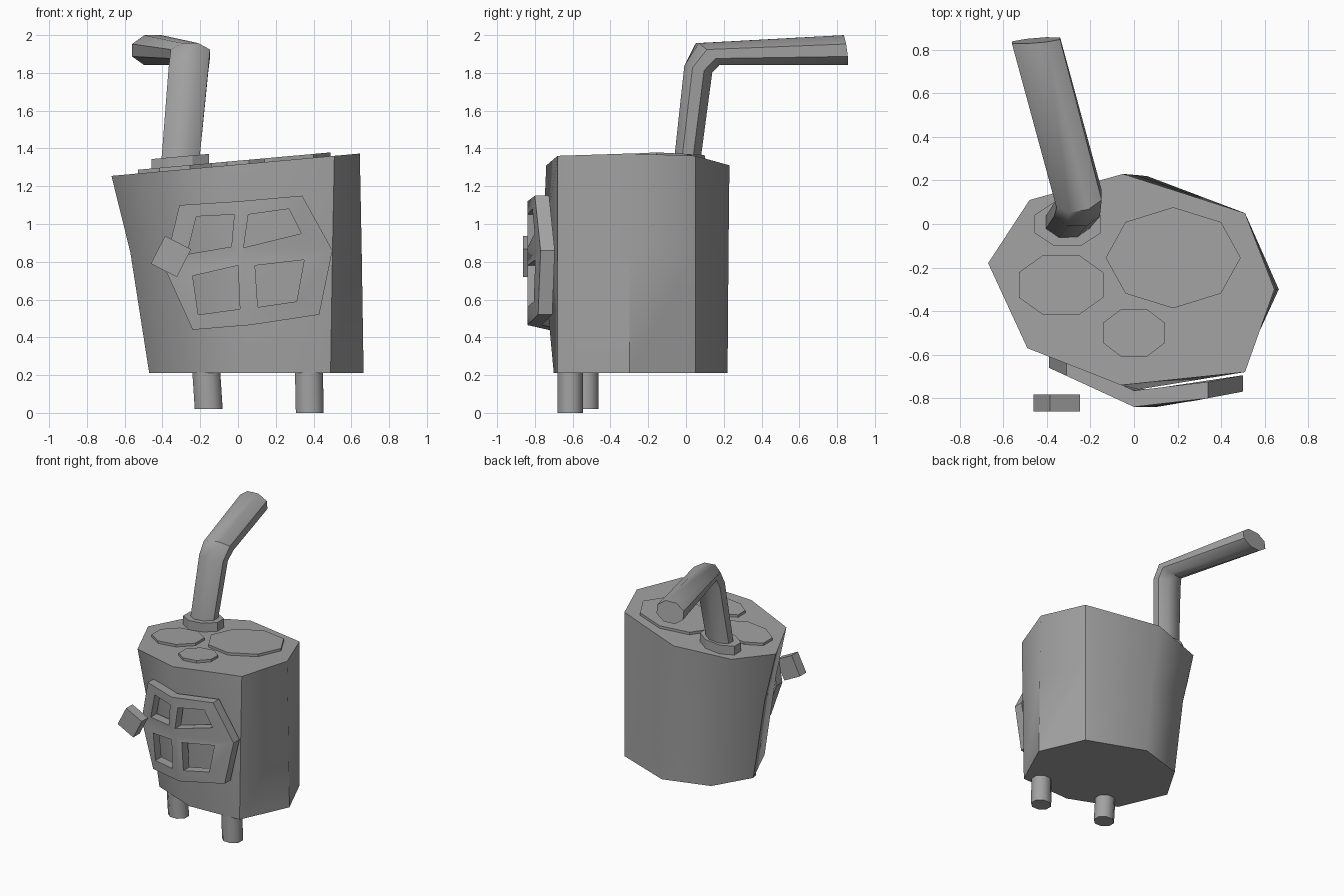
import bpy, bmesh, math
from mathutils import Vector, Matrix

cube = bpy.data.objects.get("Cube")
if cube:
    bpy.data.objects.remove(cube)

GREY = (0.36, 0.36, 0.36, 1)
iron = bpy.data.materials.new("iron_grey")
iron.use_nodes = True
iron.diffuse_color = GREY
iron.node_tree.nodes["Principled BSDF"].inputs["Base Color"].default_value = GREY


def finish(name, bm, angle=30):
    bmesh.ops.recalc_face_normals(bm, faces=bm.faces)
    mesh = bpy.data.meshes.new(name)
    bm.to_mesh(mesh)
    bm.free()
    obj = bpy.data.objects.new(name, mesh)
    bpy.context.collection.objects.link(obj)
    mesh.materials.append(iron)
    bpy.ops.object.select_all(action='DESELECT')
    obj.select_set(True)
    bpy.context.view_layer.objects.active = obj
    bpy.ops.object.shade_smooth_by_angle(angle=math.radians(angle))
    return obj


def loft(name, rings, angle=30):
    """Skin a stack of equal point rings and cap both ends."""
    bm = bmesh.new()
    rows = [[bm.verts.new(p) for p in ring] for ring in rings]
    n = len(rows[0])
    for a, b in zip(rows, rows[1:]):
        for i in range(n):
            j = (i + 1) % n
            bm.faces.new((a[i], a[j], b[j], b[i]))
    bm.faces.new(rows[0])
    bm.faces.new(rows[-1])
    return finish(name, bm, angle)


def oval(c, u, v, turn=0.0, n=8):
    """Ring of points around c spanned by half axes u and v."""
    c, u, v = Vector(c), Vector(u), Vector(v)
    angles = [math.tau * (i + turn) / n for i in range(n)]
    return [c + u * math.cos(t) + v * math.sin(t) for t in angles]


def top_z(x):
    return 1.315 + 0.09 * x


# Lopsided octagonal body: the foot and the rim differ, with a slight bulge
foot = [(-.47, -.18), (-.31, -.55), (.06, -.70), (.49, -.68),
        (.665, -.30), (.51, .05), (.06, .22), (-.30, .11)]
waist = [(-.57, -.18), (-.39, -.58), (.02, -.76), (.50, -.68),
         (.655, -.30), (.51, .05), (.01, .225), (-.38, .11)]
rim = [(-.67, -.18), (-.49, -.57), (-.06, -.74), (.51, -.68),
       (.645, -.30), (.51, .05), (-.05, .23), (-.48, .11)]
loft("stove_body", [[(x, y, .21) for x, y in foot],
                    [(x, y, .85) for x, y in waist],
                    [(x, y, top_z(x)) for x, y in rim]], 45)

# Hot plates lying on the sloping top
for name, x, y, rx, ry, turn in (("large_hot_plate", .18, -.155, .31, .232, 0),
                                 ("medium_hot_plate", -.335, -.28, .21, .15, .5),
                                 ("small_hot_plate", 0, -.5, .155, .118, .5)):
    flat = oval((x, y, 0), (rx, 0, 0), (0, ry, 0), turn)
    loft(name, [[(p.x, p.y, top_z(p.x) + h) for p in flat] for h in (-.02, .02)])

# Pipe collar
collar = oval((-.305, 0, 0), (.165, 0, 0), (0, .108, 0), .5)
loft("pipe_collar", [[(p.x, p.y, top_z(p.x) + h) for p in collar] for h in (-.02, .07)])

# Bent chimney pipe: centre and half axes of each section
sections = [((-.31, 0, 1.28), (.108, 0, 0), (0, .075, 0)),
            ((-.262, .065, 1.82), (.114, 0, 0), (0, .08, -.02)),
            ((-.252, .115, 1.90), (.112, .02, 0), (0, .06, -.062)),
            ((-.45, .843, 1.92), (.12, .01, 0), (0, .012, -.086))]
loft("chimney_pipe", [oval(c, u, v, .5) for c, u, v in sections], 50)

# Two stubby legs
for name, x0, x1, y, z in (("right_leg", -.17, -.155, -.53, .02),
                           ("left_leg", .375, .38, -.613, 0)):
    loft(name, [oval((x1, y, z), (.08, 0, 0), (0, .072, 0), .5),
                oval((x0, y, .25), (.08, 0, 0), (0, .072, 0), .5)], 50)


# Door grille: four frames around window openings, bent round the body
def door_y(x):
    if x < 0:
        return -.84 - .46 * x
    return -.84 + max(0, x - .13) * .19


def panel_point(bm, p):
    return bm.verts.new((p[0], door_y(p[0]), p[1]))


top, bottom, mid = (0, 1.12), (.065, .465), (.03, .82)
left, right = (.50, .86), (-.39, .77)
frames = [
    [(-.31, 1.10), top, mid, right,
     (-.22, 1.04), (-.02, 1.05), (-.035, .88), (-.27, .84)],
    [top, (.34, 1.15), left, mid,
     (.055, 1.05), (.27, 1.08), (.335, .95), (.03, .875)],
    [right, mid, bottom, (-.24, .44),
     (-.24, .725), (0, .78), (.01, .55), (-.21, .52)],
    [mid, left, (.43, .52), bottom,
     (.09, .78), (.35, .81), (.31, .59), (.105, .56)]]
bm = bmesh.new()
for frame in frames:
    v = [panel_point(bm, p) for p in frame]
    for i in range(4):
        j = (i + 1) % 4
        bm.faces.new((v[i], v[j], v[j + 4], v[i + 4]))
bmesh.ops.remove_doubles(bm, verts=bm.verts, dist=1e-4)
ext = bmesh.ops.extrude_face_region(bm, geom=bm.faces[:], use_keep_orig=True)
bmesh.ops.translate(bm, vec=(0, .075, 0),
                    verts=[g for g in ext["geom"] if isinstance(g, bmesh.types.BMVert)])
finish("door_grille", bm)

# Tilted door handle block
bm = bmesh.new()
bmesh.ops.create_cube(bm, size=1, matrix=Matrix.Translation((-.355, -.822, .828))
                      @ Matrix.Rotation(math.radians(27), 4, 'Y')
                      @ Matrix.Diagonal((.155, .08, .165, 1)))
finish("door_handle", bm)
